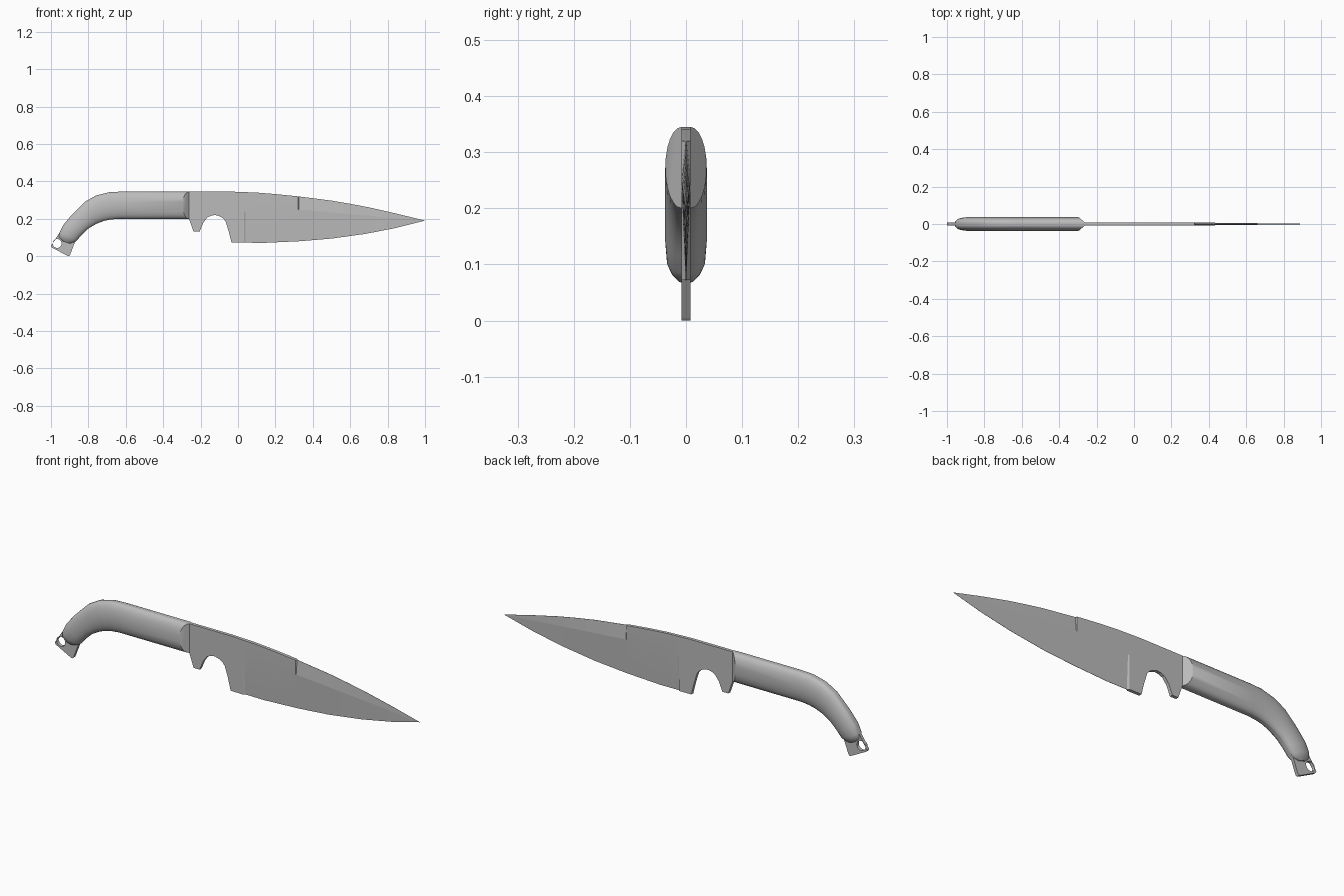
import bpy, bmesh, math

if "Cube" in bpy.data.objects:
    bpy.data.objects.remove(bpy.data.objects["Cube"])

T = 0.008          # half thickness of the steel
W = 0.029          # bulge of each grip scale

steel = bpy.data.materials.new("grey steel")
steel.diffuse_color = (0.5, 0.5, 0.5, 1)
steel.use_nodes = True
steel.node_tree.nodes["Principled BSDF"].inputs["Base Color"].default_value = steel.diffuse_color


def finish(obj, angle=30):
    obj.data.materials.clear()
    obj.data.materials.append(steel)
    bpy.ops.object.select_all(action='DESELECT')
    bpy.context.view_layer.objects.active = obj
    obj.select_set(True)
    bpy.ops.object.shade_smooth_by_angle(angle=math.radians(angle))


def loft(name, rings, angle=30):
    """Skin closed rings of equal length and cap both ends."""
    bm = bmesh.new()
    rows = [[bm.verts.new(p) for p in ring] for ring in rings]
    n = len(rows[0])
    for a, b in zip(rows, rows[1:]):
        for i in range(n):
            j = (i + 1) % n
            bm.faces.new((a[i], a[j], b[j], b[i]))
    bm.faces.new(rows[0])
    bm.faces.new(rows[-1])
    bmesh.ops.remove_doubles(bm, verts=bm.verts, dist=1e-5)
    bmesh.ops.recalc_face_normals(bm, faces=bm.faces)
    me = bpy.data.meshes.new(name)
    bm.to_mesh(me)
    bm.free()
    obj = bpy.data.objects.new(name, me)
    bpy.context.collection.objects.link(obj)
    finish(obj, angle)


def interp(pts, x):
    for (x0, z0), (x1, z1) in zip(pts, pts[1:]):
        if x <= x1:
            return z0 + (z1 - z0) * (x - x0) / (x1 - x0)
    return pts[-1][1]


# Blade: spine, ridge and lower edge with the finger notch
spine = [(-.262, .345), (-.03, .345), (.1, .34), (.2, .332), (.32, .32), (.5, .297),
         (.6, .28), (.7, .261), (.85, .227), (1, .19)]
ridge = [(-.262, .24), (.04, .24), (.32, .25), (1, .19)]
edge = [(-.262, .2), (-.238, .132), (-.205, .132), (-.185, .18), (-.163, .208),
        (-.143, .217), (-.122, .22), (-.1, .214), (-.08, .203), (-.067, .187), (-.05, .134),
        (-.035, .073), (.14, .071), (.33, .08), (.5, .094), (.68, .119), (.84, .15), (1, .19)]
STEP_LOW, STEP_TOP = .036, .32     # where the lower and upper grinds begin
stations = {round(x, 4) for x, _ in spine + ridge + edge} - {.04}
stations |= {STEP_LOW - .004, STEP_LOW + .004, STEP_TOP + .005}
rings = []
for x in sorted(stations):
    low = T if x < STEP_LOW else .0006
    top = T if x <= STEP_TOP else .0006
    mid = T if x <= STEP_TOP else T * (1 - x) / (1 - STEP_TOP)
    low, top = (min(low, mid), min(top, mid)) if x > STEP_TOP else (low, top)
    zb, zr, zt = interp(edge, x), interp(ridge, x), interp(spine, x)
    rings.append([(x, -low, zb), (x, -mid, zr), (x, -top, zt),
                  (x, top, zt), (x, mid, zr), (x, low, zb)])
loft("blade", rings, 4)

# Grip stations: back point, belly point, relative bulge
grip = [((-.262, .345), (-.262, .2), 1), ((-.63, .345), (-.64, .2), 1),
        ((-.69, .342), (-.68, .196), 1), ((-.76, .324), (-.715, .189), 1),
        ((-.82, .29), (-.755, .174), 1), ((-.89, .22), (-.80, .148), 1),
        ((-.935, .166), (-.835, .115), 1), ((-.955, .125), (-.86, .085), .9),
        ((-.957, .1), (-.875, .075), .65), ((-.937, .08), (-.9, .068), .25)]

# Grip scales: half ellipse sections, front end cut on a slant
SEG = 12
for side, name in ((-1, "front_grip_scale"), (1, "rear_grip_scale")):
    rings = []
    for k, (o, i, bulge) in enumerate(grip):
        ring = []
        for s in range(SEG + 1):
            a = math.pi * s / SEG
            t = (1 - math.cos(a)) / 2
            b = math.sin(a) * bulge
            slant = .035 * b if k == 0 else 0
            ring.append((o[0] + (i[0] - o[0]) * t - slant, side * (T + W * b),
                         o[1] + (i[1] - o[1]) * t))
        rings.append(ring)
    loft(name, rings, 40)

# Tang running through the grip, ending in a tab with a lanyard hole
tab = [(-1, .055), (-.996, .046), (-.915, .004), (-.905, 0), (-.898, .006), (-.872, .075)]
outline = [g[0] for g in grip[:8]] + tab + [g[1] for g in reversed(grip[:8])]
hole = [(-.967 + .024 * math.cos(a * math.pi / 10), .068 + .024 * math.sin(a * math.pi / 10))
        for a in range(20)]
cu = bpy.data.curves.new("tang", 'CURVE')
cu.dimensions = '2D'
cu.fill_mode = 'BOTH'
cu.extrude = T
for pts in (outline, hole):
    sp = cu.splines.new('POLY')
    sp.points.add(len(pts) - 1)
    for p, (x, z) in zip(sp.points, pts):
        p.co = (x, z, 0, 1)
    sp.use_cyclic_u = True
tang = bpy.data.objects.new("tang", cu)
bpy.context.collection.objects.link(tang)
tang.rotation_euler.x = math.pi / 2
bpy.context.view_layer.objects.active = tang
tang.select_set(True)
bpy.ops.object.convert(target='MESH')
finish(bpy.context.view_layer.objects.active)
